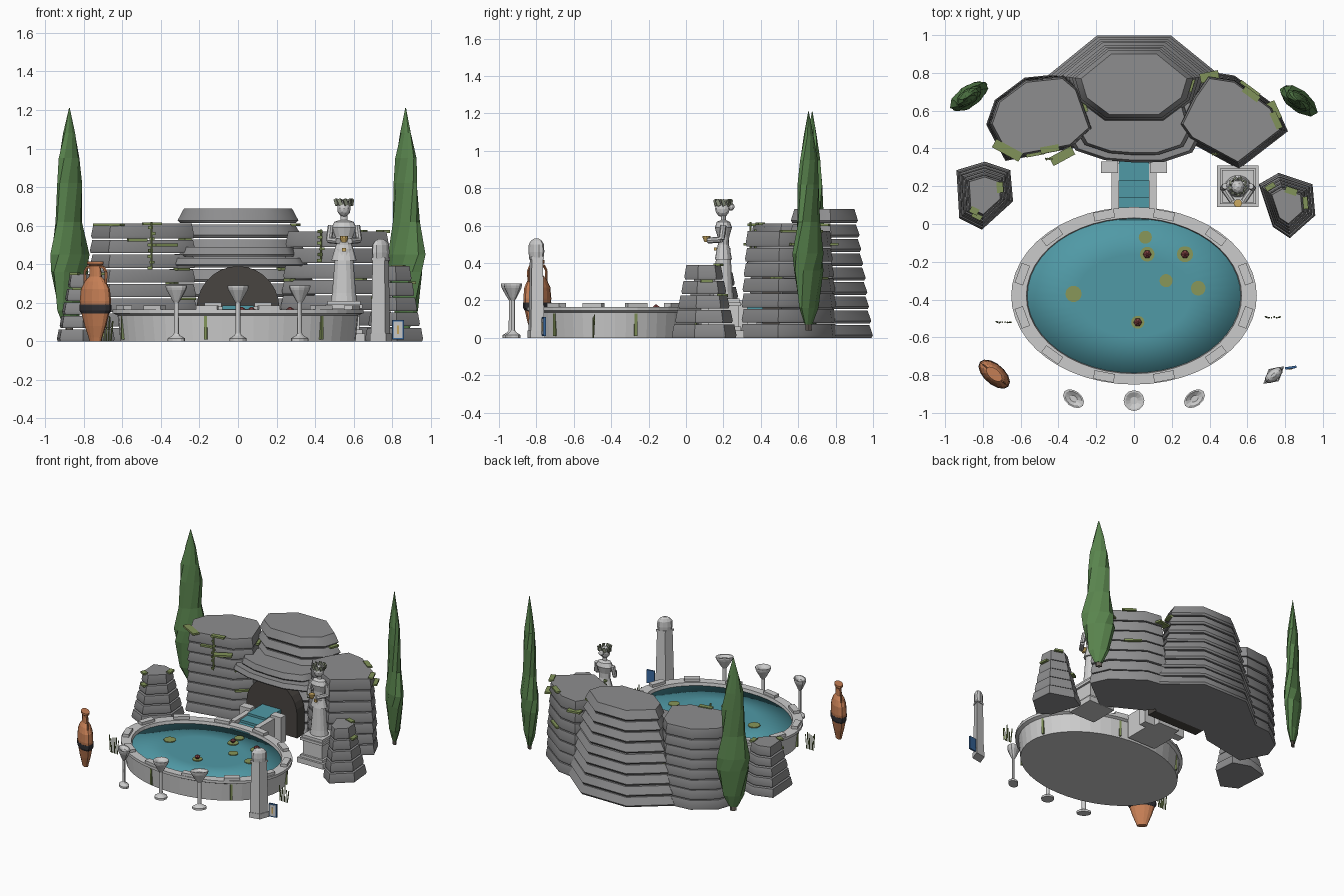
import bpy, bmesh, math, random
from mathutils import Matrix, Vector

if "Cube" in bpy.data.objects:
    bpy.data.objects.remove(bpy.data.objects["Cube"])
random.seed(4)
pi = math.pi

def mat(name, r, g, b):
    m = bpy.data.materials.new(name)
    m.diffuse_color = (r, g, b, 1)
    m.use_nodes = True
    m.node_tree.nodes["Principled BSDF"].inputs["Base Color"].default_value = m.diffuse_color
    return m

TEAL = mat("water", .08, .32, .38); GREEN = mat("foliage", .1, .23, .075)
MOSS = mat("moss", .22, .29, .1); CLAY = mat("terracotta", .56, .21, .09)
BLACK = mat("dark_band", .03, .03, .035); CAVE = mat("cave_dark", .065, .058, .052)
PAD = mat("lily_pad", .25, .31, .1); RED = mat("flower", .2, .05, .05)
GOLD = mat("gold", .6, .4, .12); BLUE = mat("blue_panel", .04, .14, .35)
ROCK = mat("rock", .27, .27, .275); STONE = mat("stone", .6, .6, .6); PALE = mat("statue_stone", .52, .52, .53)

def obj(name, bm, m=STONE, smooth=0, M=None):
    if M is not None:
        bm.transform(M)
    bmesh.ops.recalc_face_normals(bm, faces=bm.faces)
    me = bpy.data.meshes.new(name)
    bm.to_mesh(me); bm.free()
    me.materials.append(m)
    o = bpy.data.objects.new(name, me)
    bpy.context.collection.objects.link(o)
    if smooth:
        bpy.context.view_layer.objects.active = o
        o.select_set(True)
        bpy.ops.object.shade_smooth_by_angle(angle=math.radians(smooth))
        o.select_set(False)
    return o

def loft(bm, rings):
    vs = [[bm.verts.new(p) for p in r] for r in rings]
    n = len(rings[0])
    for a, b in zip(vs, vs[1:]):
        for i in range(n):
            j = (i + 1) % n
            bm.faces.new((a[i], a[j], b[j], b[i]))
    bm.faces.new(vs[0][::-1]); bm.faces.new(vs[-1])

def lathe(bm, prof, n=12, c=(0, 0), sy=1, a0=0):
    loft(bm, [[(c[0] + r * math.cos(a0 + 2*pi*i/n), c[1] + sy * r * math.sin(a0 + 2*pi*i/n), z)
               for i in range(n)] for r, z in prof])

def box(bm, c, s, rz=0, rx=0):
    M = Matrix.Translation(c) @ Matrix.Rotation(rz, 4, 'Z') @ Matrix.Rotation(rx, 4, 'X') @ Matrix.Diagonal((*s, 1))
    bmesh.ops.create_cube(bm, size=1, matrix=M)

def tube(bm, pts, r, n=6):
    for a, b in zip(pts, pts[1:]):
        a, b = Vector(a), Vector(b)
        M = Matrix.Translation((a + b) / 2) @ (b - a).to_track_quat('Z', 'Y').to_matrix().to_4x4()
        bmesh.ops.create_cone(bm, cap_ends=True, segments=n, radius1=r, radius2=r, depth=(b - a).length, matrix=M)

def ball(bm, c, s):
    bmesh.ops.create_icosphere(bm, subdivisions=2, radius=1, matrix=Matrix.Translation(c) @ Matrix.Diagonal((*s, 1)))

def squash(x, y, deg, a, b):
    # place, stretched along one horizontal direction
    return Matrix.Translation((x, y, 0)) @ Matrix.Rotation(math.radians(deg), 4, 'Z') @ Matrix.Diagonal((a, b, 1, 1))

# layered rocks with moss on their edges
moss = bmesh.new()
def strata(name, pts, c, n, top, s0, s1, lean=.05, z0=0, patches=0):
    bm = bmesh.new()
    p = (top - z0) / n
    layers = []
    for i in range(n):
        s = s0 + (s1 - s0) * i / max(1, n - 1) + random.uniform(-.015, .015) * (0 < i < n - 1)
        ring = lambda k, z: [(c[0] + (x - c[0]) * k, c[1] + (y - c[1]) * k, z) for x, y in pts]
        z = z0 + i * p
        zt = z + p - (.008 if i < n - 1 else 0)
        loft(bm, [ring(s + lean * .6, z), ring(s + lean, z + p * .18), ring(s, zt)])
        layers.append(ring(s + lean * .4, zt))
    for k in range(patches):
        r = random.choice(layers[n // 3:])
        e = random.randrange(len(r))
        a, b = Vector(r[e]), Vector(r[(e + 1) % len(r)])
        d = b - a
        box(moss, a.lerp(b, random.uniform(.3, .7)), (min(.1, d.length * .6), .035, .014), math.atan2(d.y, d.x))
    return obj(name, bm, ROCK, 42)

strata("left_rock", [(-.71, .645), (-.57, .75), (-.38, .77), (-.31, .71), (-.24, .51), (-.34, .42), (-.66, .36), (-.75, .53)],
       (-.5, .56), 8, .61, 1.08, 1, patches=8)
strata("right_rock", [(.26, .53), (.33, .67), (.4, .77), (.53, .75), (.72, .61), (.77, .5), (.55, .33), (.31, .46)],
       (.52, .55), 7, .57, 1.13, 1, patches=8)
strata("centre_rock", [(-.28, .77), (-.12, .9), (.12, .9), (.28, .77), (.25, .67), (.13, .58), (-.13, .58), (-.25, .67)],
       (0, .74), 9, .69, 1.5, 1, .12, patches=4)
strata("cave_ledge", [(-.35, .48), (-.3, .395), (-.15, .345), (0, .333), (.15, .335), (.3, .385), (.35, .48), (.3, .65), (-.3, .65)],
       (0, .58), 2, .49, .98, .82, .05, .39)
strata("left_boulder", [(-.89, .24), (-.79, .27), (-.7, .24), (-.69, .13), (-.8, .03), (-.88, .07)],
       (-.79, .15), 5, .35, 1.4, .82, .1, patches=3)
strata("right_boulder", [(.71, .17), (.78, .21), (.9, .17), (.91, .06), (.82, -.02), (.76, .02)],
       (.81, .09), 5, .39, 1.4, .8, .1, patches=3)
for x, y, z, rz, l in [(-.67, .39, .605, -.5, .16), (-.38, .36, .5, .5, .13), (.4, .78, .5, .2, .1), (.74, .6, .5, 2, .1)]:
    box(moss, (x, y, z), (l, .05, .014), rz)
for k in range(6):
    a = 2 * pi * k / 6 + .25
    box(moss, (.618 * math.cos(a), -.38 + .447 * math.sin(a), .07), (.015, .015, .12), a)
obj("moss_patches", moss, MOSS)

# hanging vines
for name, x, y, z0, z1 in [("left_vine", -.45, .345, .38, .62), ("right_vine", .43, .37, .42, .58)]:
    bm = bmesh.new()
    tube(bm, [(x, y, z0), (x, y, z1)], .006)
    z = z0
    while z < z1:
        box(bm, (x + random.uniform(-.008, .008), y, z), (.026, .006, .015), random.uniform(-.5, .5))
        z += .03
    obj(name, bm, MOSS)

# dark cave arch
bm = bmesh.new()
arch = [(.215 * math.cos(pi * i / 14), .17 + .22 * math.sin(pi * i / 14)) for i in range(15)]
arch = [(.215, 0)] + arch + [(-.215, 0)]
loft(bm, [[(x, y, z) for x, z in arch] for y in (.41, .5)])
obj("cave_mouth", bm, CAVE)

# pool basin, rim blocks and water
bm = bmesh.new()
lathe(bm, [(.61, 0), (.625, .135), (.65, .145), (.65, .165), (.57, .165), (.56, .12)], 48, (0, -.38), .723)
obj("pool_basin", bm)
bm = bmesh.new()
for k in range(12):
    a = math.radians(15 + 30 * k)
    t = math.atan2(.44 * math.cos(a), -.605 * math.sin(a))
    box(bm, (.612 * math.cos(a), -.38 + .442 * math.sin(a), .175), (.11, .046, .022), t)
obj("rim_blocks", bm)
bm = bmesh.new()
lathe(bm, [(.565, .13), (.565, .142), (.3, .142), (.01, .142)], 48, (0, -.38), .723)
obj("pool_water", bm, TEAL, 180)

# stepped channel and its water
bm = bmesh.new()
for s in (-1, 1):
    box(bm, (s * .1, .2, .09), (.04, .24, .18))
    box(bm, (s * .13, .3, .1), (.09, .06, .2))
box(bm, (0, .23, .065), (.18, .3, .13))
obj("channel_walls", bm)
bm = bmesh.new()
for y0, y1, z in [(.02, .14, .15), (.14, .23, .168), (.23, .42, .185)]:
    box(bm, (0, (y0 + y1) / 2, z - .015), (.16, y1 - y0, .03))
obj("channel_water", bm, TEAL)

# lily pads and flowers
pads = [(.06, -.07), (.07, -.16), (.27, -.16), (.17, -.3), (.34, -.34), (-.32, -.37), (.02, -.52)]
bm, fl = bmesh.new(), bmesh.new()
for i, (x, y) in enumerate(pads):
    r = .035 + .004 * (i % 3)
    lathe(bm, [(r, .142), (r, .148)], 14, (x, y))
    if i in (1, 2, 6):
        lathe(fl, [(.01, .148), (.022, .165), (.004, .178)], 6, (x, y))
obj("lily_pads", bm, PAD); obj("lily_flowers", fl, RED)

# statue on a pedestal
S = (.55, .2)
bm = bmesh.new()
for w, z0, z1 in [(.22, 0, .04), (.19, .04, .06), (.16, .06, .17), (.19, .17, .19), (.17, .19, .21)]:
    box(bm, (*S, (z0 + z1) / 2), (w, w, z1 - z0))
obj("statue_pedestal", bm, PALE)
bm = bmesh.new()
lathe(bm, [(.068, .21), (.062, .25), (.05, .4), (.045, .48)], 14, S, .85)
lathe(bm, [(.066, .42), (.042, .5), (.045, .54), (.066, .59), (.05, .62), (.018, .63), (.018, .665)], 12, S, .7)
ball(bm, (.55, .195, .69), (.036, .04, .045))
ball(bm, (.55, .242, .7), (.02, .018, .02))
for s in (-1, 1):
    tube(bm, [(.55 + s * .068, .2, .6), (.55 + s * .078, .19, .525), (.55 + s * .03, .12, .52)], .016, 8)
obj("statue_figure", bm, PALE)
bm = bmesh.new()
for k in range(9):
    a = 2 * pi * k / 9
    box(bm, (.55 + .042 * math.cos(a), .2 + .042 * math.sin(a), .722), (.01, .02, .035), a + .4, .4)
obj("statue_wreath", bm, mat("wreath", .25, .28, .2))
bm = bmesh.new()
lathe(bm, [(.012, .512), (.022, .535), (.022, .545)], 10, (.55, .11))
box(bm, (.55, .158, .475), (.02, .015, .018))
obj("offering_bowl_and_buckle", bm, GOLD)

# cypress trees
for name, x, y, d in [("left_cypress", -.875, .675, 36), ("right_cypress", .87, .655, -38)]:
    bm = bmesh.new()
    prof = [(.025, .07), (.06, .16), (.092, .36), (.096, .45), (.07, .62), (.066, .82), (.055, .95), (.03, 1.08), (.002, 1.21)]
    loft(bm, [[(r * random.uniform(.9, 1.08) * math.cos(2*pi*i/9 + k*.3), r * math.sin(2*pi*i/9 + k*.3), z)
               for i in range(9)] for k, (r, z) in enumerate(prof)])
    M = squash(x, y, d, 1.2, .6)
    obj(name, bm, GREEN, M=M)
    bm = bmesh.new()
    lathe(bm, [(.02, .04), (.018, .12)], 7)
    obj(name + "_trunk", bm, mat("bark", .15, .13, .11), M=M)

# tall jar with handles
M = squash(-.74, -.795, -41, 1.22, .66)
bm = bmesh.new()
lathe(bm, [(.03, 0), (.035, .02), (.055, .08), (.075, .16), (.08, .21), (.074, .27), (.055, .31), (.032, .335),
           (.028, .39), (.042, .4), (.042, .415), (.03, .415)], 14)
for s in (-1, 1):
    tube(bm, [(s * .058, 0, .3), (s * .06, 0, .36), (s * .045, 0, .385), (s * .025, 0, .385)], .008)
obj("jar", bm, CLAY, M=M)
bm = bmesh.new()
lathe(bm, [(.073, .145), (.081, .16), (.082, .185), (.08, .19)], 14)
obj("jar_band", bm, BLACK, M=M)

# bowl stands along the front
for name, x, y, d, a, b in [("left", -.32, -.925, -37, 1.13, .75), ("middle", 0, -.935, 0, 1, 1), ("right", .32, -.925, 37, 1.13, .75)]:
    bm = bmesh.new()
    lathe(bm, [(.045, 0), (.045, .015), (.02, .03), (.013, .04), (.012, .2), (.022, .215), (.05, .265), (.055, .28),
               (.055, .29), (.045, .29), (.02, .275)], 12)
    obj(name + "_bowl_stand", bm, PALE, M=squash(x, y, d, a, b))

# stone pillar with rounded top
M = squash(.74, -.8, 40, 1.3, .75)
bm = bmesh.new()
lathe(bm, [(.056, 0), (.056, .04), (.05, .04), (.042, .42), (.048, .42), (.048, .435)], 4)
lathe(bm, [(.038, .43), (.042, .46), (.04, .5), (.028, .52), (.012, .53)], 10)
obj("stone_pillar", bm, PALE, M=M)

# small painted panel: blue board, pale face, gold figure
for name, y, s, m in [("panel", -.76, (.06, .012, .1), BLUE), ("panel_face", -.766, (.046, .004, .084), STONE),
                      ("panel_figure", -.769, (.012, .004, .045), GOLD)]:
    bm = bmesh.new()
    box(bm, (.83, y, .06), s, .15)
    obj(name, bm, m)

# reeds beside the pool
for name, x, y in [("left_reeds", -.69, -.52), ("right_reeds", .735, -.495)]:
    bm = bmesh.new()
    for k in range(6):
        bx = x + (k - 2.5) * .012
        tube(bm, [(bx, y, 0), (bx + (k - 2.5) * .004, y + random.uniform(-.006, .006), random.uniform(.07, .13))], .004, 4)
    obj(name, bm, MOSS)
